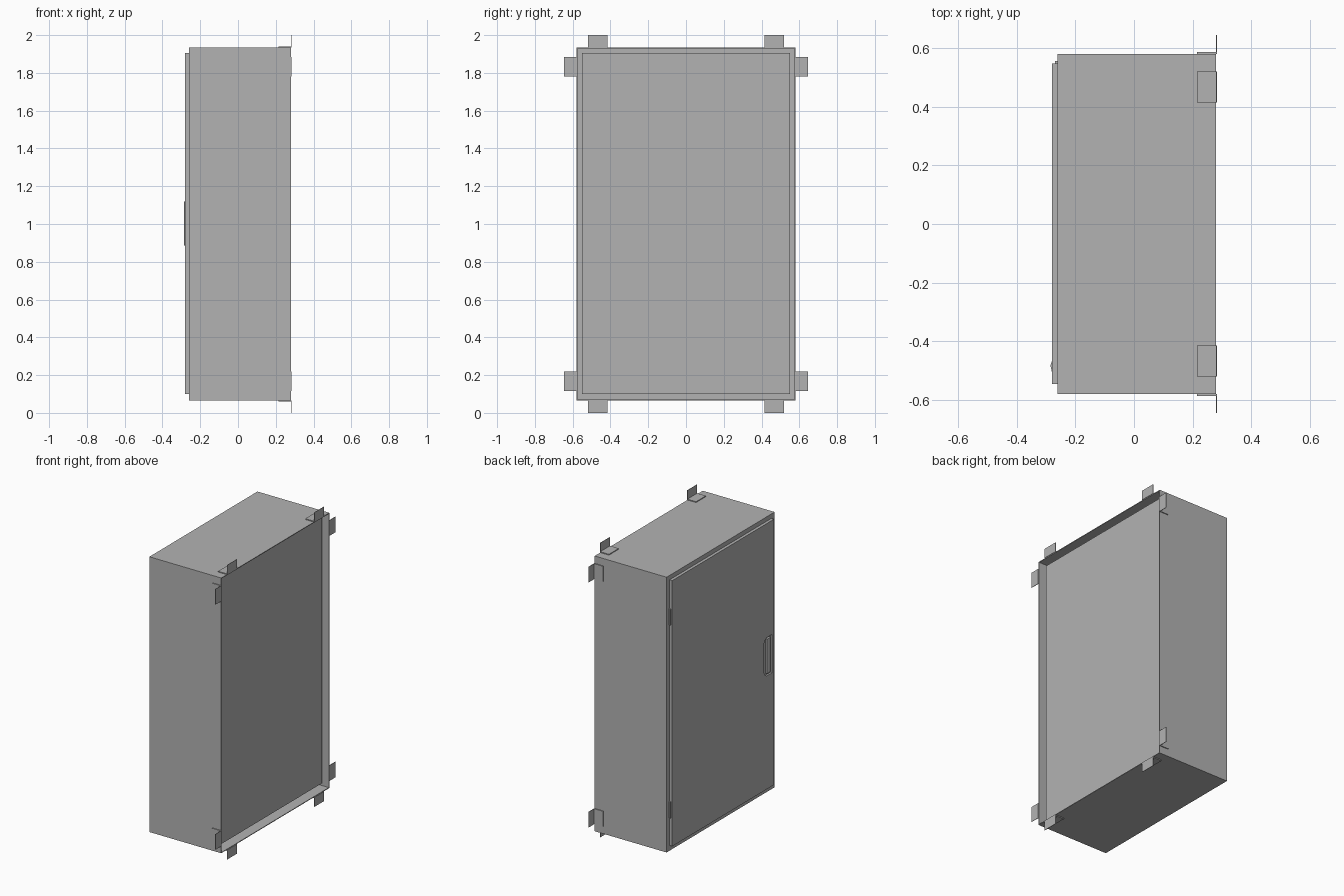
import bpy, bmesh
from mathutils import Vector

old = bpy.data.objects.get("Cube")
if old:
    bpy.data.objects.remove(old, do_unlink=True)

grey = bpy.data.materials.new("cabinet grey")
grey.use_nodes = True
colour = (0.45, 0.45, 0.45, 1)
grey.diffuse_color = colour
grey.node_tree.nodes["Principled BSDF"].inputs["Base Color"].default_value = colour


def make(name, bm):
    bmesh.ops.recalc_face_normals(bm, faces=bm.faces)
    mesh = bpy.data.meshes.new(name)
    bm.to_mesh(mesh)
    bm.free()
    mesh.materials.append(grey)
    ob = bpy.data.objects.new(name, mesh)
    bpy.context.collection.objects.link(ob)
    return ob


def box(name, xs, ys, zs):
    bm = bmesh.new()
    bmesh.ops.create_cube(bm, size=1)
    for v in bm.verts:
        v.co = Vector([min(r) if c < 0 else max(r) for c, r in zip(v.co, (xs, ys, zs))])
    return make(name, bm)


def cut(ob, cutter):
    mod = ob.modifiers.new("cut", "BOOLEAN")
    mod.operation = "DIFFERENCE"
    mod.solver = "EXACT"
    mod.object = cutter
    cutter.hide_render = True
    cutter.hide_set(True)


def prism(name, outline, x0, x1):
    """Extrude a (y, z) outline along x."""
    bm = bmesh.new()
    face = bm.faces.new([bm.verts.new((x0, y, z)) for y, z in outline])
    ext = bmesh.ops.extrude_face_region(bm, geom=[face])
    for g in ext["geom"]:
        if isinstance(g, bmesh.types.BMVert):
            g.co.x = x1
    return make(name, bm)


# Sheet metal enclosure, open at the back and behind the door
W, LOW, HIGH, FRONT, BACK = 0.58, 0.065, 1.935, -0.26, 0.28
T = 0.005
body = box("cabinet_body", (FRONT, BACK), (-W, W), (LOW, HIGH))
cut(body, box("body_cavity_cutter", (FRONT + T, BACK + 0.1), (-W + T, W - T), (LOW + T, HIGH - T)))

# Mounting plate near the open back
box("mounting_plate", (0.236, 0.246), (-0.55, 0.55), (0.1, 1.905))

# Door with a shallow handle pocket
DOOR = -0.28
door = box("door", (DOOR, FRONT), (-0.545, 0.548), (0.1, 1.905))
pocket = [(-0.525, 0.87), (-0.465, 0.87), (-0.445, 0.885), (-0.435, 0.91),
          (-0.435, 1.09), (-0.445, 1.115), (-0.465, 1.13), (-0.525, 1.13)]
cut(door, prism("handle_pocket_cutter", pocket, DOOR - 0.05, DOOR + 0.012))

# Grip with bevelled long edges
bm = bmesh.new()
section = [(DOOR + 0.012, -0.51), (DOOR, -0.505), (DOOR - 0.005, -0.482),
           (DOOR, -0.468), (DOOR + 0.012, -0.468)]
face = bm.faces.new([bm.verts.new((x, y, 0.885)) for x, y in section])
ext = bmesh.ops.extrude_face_region(bm, geom=[face])
bmesh.ops.translate(bm, vec=(0, 0, 0.235), verts=[g for g in ext["geom"] if isinstance(g, bmesh.types.BMVert)])
make("handle_grip", bm)

# Hinges on the door's edge
for label, z in (("lower", 0.29), ("upper", 1.6)):
    box(label + "_hinge", (-0.27, FRONT), (0.545, 0.555), (z, z + 0.11))

# Angle brackets: a foot on the shell and a tab standing out at the back
S = 0.003
for a in (-1, 1):
    for b in (-1, 1):
        side = ("right" if a < 0 else "left") + ("_lower" if b < 0 else "_upper")
        ys = (a * 0.415, a * 0.52)
        edge = 1 + b * 0.935
        box(side + "_end_bracket_foot", (0.215, BACK), ys, (edge, edge + b * 0.006))
        box(side + "_end_bracket_tab", (BACK, BACK + S), ys, (edge, 1 + b))
        zs = (1 + b * 0.78, 1 + b * 0.885)
        box(side + "_side_bracket_foot", (0.215, BACK), (a * W, a * (W + 0.006)), zs)
        box(side + "_side_bracket_tab", (BACK, BACK + S), (a * W, a * 0.645), zs)
